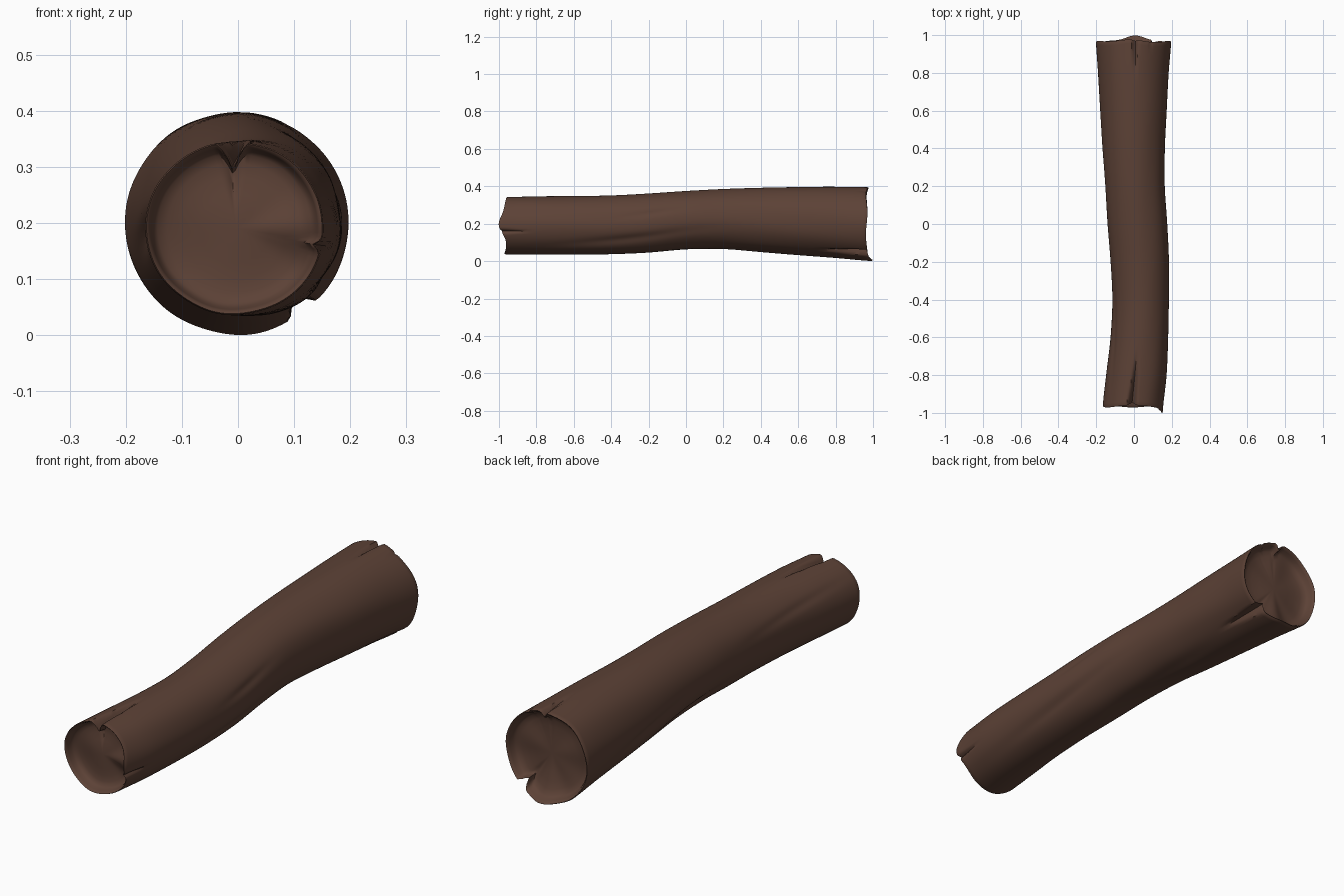
import bpy, bmesh, math

if "Cube" in bpy.data.objects:
    bpy.data.objects.remove(bpy.data.objects["Cube"])

SIDES, RINGS = 120, 72

# Silhouette stations along y: (y, left x, right x, bottom z, top z)
STATIONS = [
    (-1.00, -0.168, 0.152, 0.037, 0.345), (-0.80, -0.148, 0.172, 0.035, 0.347),
    (-0.60, -0.125, 0.180, 0.035, 0.348), (-0.40, -0.115, 0.184, 0.037, 0.351),
    (-0.20, -0.124, 0.185, 0.045, 0.361), (0.00, -0.140, 0.176, 0.061, 0.374),
    (0.20, -0.153, 0.163, 0.063, 0.385), (0.40, -0.167, 0.164, 0.048, 0.392),
    (0.60, -0.178, 0.174, 0.032, 0.396), (0.80, -0.190, 0.184, 0.017, 0.398),
    (1.00, -0.203, 0.199, 0.001, 0.397)]

# Splits at the ends: (end, angle, half width, depth fraction, length)
SPLITS = [
    (-1, 92, 0.19, 0.36, 0.30), (-1, -12, 0.09, 0.09, 0.14),
    (1, 88, 0.10, 0.15, 0.22), (1, -53, 0.15, 0.27, 0.28), (1, 62, 0.05, 0.06, 0.07)]

# Soft bark dents: (y, angle, length, angular width, depth fraction)
DENTS = [
    (-0.18, 20, 0.14, 0.11, 0.035), (-0.30, -30, 0.32, 0.16, 0.045),
    (0.45, 190, 0.22, 0.12, 0.06), (0.10, 215, 0.25, 0.15, 0.05),
    (0.30, -75, 0.30, 0.20, 0.03), (-0.60, 150, 0.25, 0.12, 0.03)]


def spline(y):
    """Catmull-Rom through the stations."""
    f = max(0.0, min(9.9999, (y + 1) / 0.2))
    i = int(f)
    t = f - i
    p = [STATIONS[max(0, min(10, i + k))] for k in (-1, 0, 1, 2)]
    return [0.5 * (2 * b + (c - a) * t + (2 * a - 5 * b + 4 * c - d) * t * t
                   + (3 * b - a - 3 * c + d) * t ** 3) for a, b, c, d in zip(*p)][1:]


def away(a, deg):
    d = a - math.radians(deg)
    return math.atan2(math.sin(d), math.cos(d))


def rim_y(end, a):
    """Uneven sawn edge of either end."""
    if end < 0:
        return -0.962 - 0.036 * math.exp(-(away(a, 0) / 0.4) ** 2) - 0.006 * math.sin(3 * a)
    return (0.963 + 0.036 * math.exp(-(away(a, -88) / 0.35) ** 2)
            + 0.008 * math.exp(-(away(a, 105) / 0.5) ** 2) + 0.004 * math.sin(5 * a))


def split_depth(y, a):
    g = 0.0
    for end, deg, width, depth, length in SPLITS:
        f = 1 - (0.97 - y * end) / length
        if f > 0:
            f = min(f, 1.0)
            w = width * (0.25 + 0.75 * f)
            d = abs(away(a, deg)) / w
            if d < 1:
                g = max(g, depth * f * (1 - d) ** 1.3)
    return g


def dent_depth(y, a):
    g = 0.0
    for cy, deg, length, width, depth in DENTS:
        d = away(a, deg) - 0.5 * (y - cy)
        g += depth * math.exp(-((y - cy) / length) ** 2 - (d / width) ** 2)
    return g + 0.006 * math.sin(7 * a + 2 * y) * math.sin(3 * y + a) ** 2


def point(y, a, scale=1.0, inset=0.0, end=0):
    x0, x1, z0, z1 = spline(y)
    g = split_depth(y, a)
    r = scale * (1 - g * scale - dent_depth(y, a) * scale)
    return ((x0 + x1) / 2 + (x1 - x0) / 2 * r * math.cos(a),
            y - end * (inset + 0.05 * g * scale),
            (z0 + z1) / 2 + (z1 - z0) / 2 * r * math.sin(a))


# Log: bark tube with rounded rims and dished ends, all in one skin
angles = [2 * math.pi * i / SIDES for i in range(SIDES)]
CAP = [(0.985, -0.003), (0.96, 0.0), (0.935, 0.010), (0.91, 0.026), (0.86, 0.036),
       (0.75, 0.041), (0.6, 0.043), (0.4, 0.041), (0.2, 0.039)]
bm = bmesh.new()


def cap_rings(end):
    out = []
    for s, inset in CAP:
        k = max(0.0, min(1.0, (s - 0.2) / 0.7))   # rim unevenness fades to centre
        ring = []
        for a in angles:
            x, y, z = point(rim_y(end, a), a, s, inset, end)
            flat = end * 0.965 - end * inset
            ring.append(bm.verts.new((x, flat + (y - flat) * k, z)))
        out.append(ring)
    return out


body = []
for j in range(RINGS + 1):
    t = j / RINGS
    t = 0.7 * t + 0.3 * t * t * (3 - 2 * t)       # tighter rings at the ends
    ring = []
    for a in angles:
        y = rim_y(-1, a) * (1 - t) + rim_y(1, a) * t
        end = -1 if j == 0 else 1 if j == RINGS else 0
        ring.append(bm.verts.new(point(y, a, 1.0, 0.003 if end else 0.0, end)))
    body.append(ring)
rings = cap_rings(-1)[::-1] + body + cap_rings(1)
for r0, r1 in zip(rings, rings[1:]):
    for i in range(SIDES):
        k = (i + 1) % SIDES
        bm.faces.new((r0[i], r0[k], r1[k], r1[i]))
for ring, end in ((rings[0], -1), (rings[-1], 1)):
    x0, x1, z0, z1 = spline(end * 0.93)
    c = bm.verts.new(((x0 + x1) / 2, end * 0.927, (z0 + z1) / 2))
    for i in range(SIDES):
        bm.faces.new((ring[i], ring[(i + 1) % SIDES], c))
bmesh.ops.recalc_face_normals(bm, faces=bm.faces)

mesh = bpy.data.meshes.new("log")
bm.to_mesh(mesh)
bm.free()
log = bpy.data.objects.new("log", mesh)
bpy.context.collection.objects.link(log)

bark = bpy.data.materials.new("dark brown bark")
bark.diffuse_color = (0.108, 0.054, 0.037, 1)
bark.use_nodes = True
bark.node_tree.nodes["Principled BSDF"].inputs["Base Color"].default_value = bark.diffuse_color
mesh.materials.append(bark)

bpy.context.view_layer.objects.active = log
log.select_set(True)
bpy.ops.object.shade_smooth_by_angle(angle=math.radians(50))
